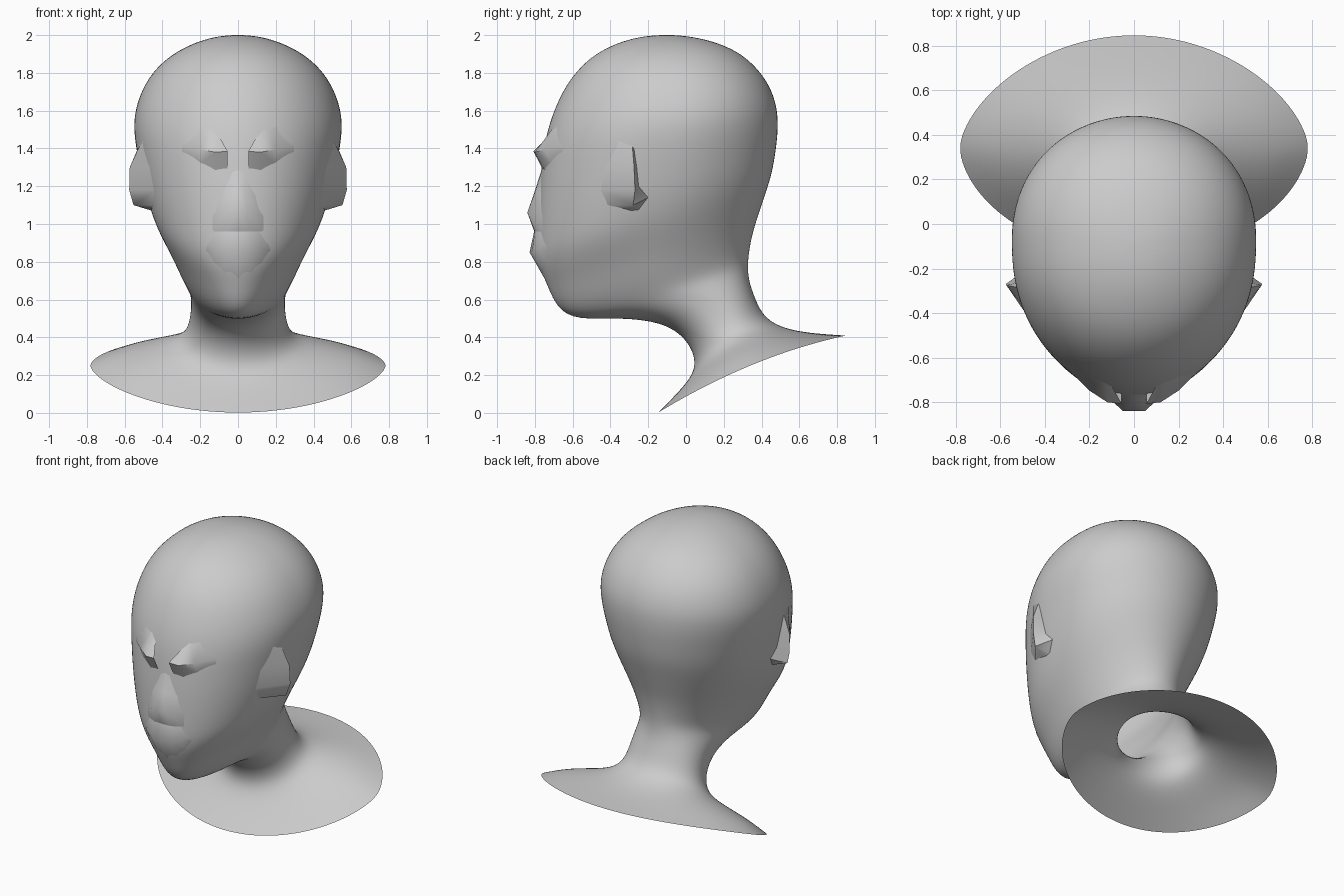
import bpy
import math
from mathutils import Vector

cube = bpy.data.objects.get("Cube")
if cube:
    bpy.data.objects.remove(cube)

SEGMENTS = 32
grey = bpy.data.materials.new("plain grey")
grey.use_nodes = True
grey.diffuse_color = (0.6, 0.6, 0.6, 1)
grey.node_tree.nodes["Principled BSDF"].inputs["Base Color"].default_value = (0.6, 0.6, 0.6, 1)


def add_object(name, verts, faces, angle):
    mesh = bpy.data.meshes.new(name)
    mesh.from_pydata(verts, [], faces)
    mesh.materials.append(grey)
    obj = bpy.data.objects.new(name, mesh)
    bpy.context.collection.objects.link(obj)
    bpy.ops.object.select_all(action="DESELECT")
    obj.select_set(True)
    bpy.context.view_layer.objects.active = obj
    bpy.ops.object.shade_smooth_by_angle(angle=math.radians(angle))
    return obj


def ring(front_y, front_z, back_y, back_z, width, front_pinch=0, back_pinch=-.1, lift=0):
    """Egg-shaped tilted section between a front and a back point."""
    front, back = Vector((0, front_y, front_z)), Vector((0, back_y, back_z))
    middle = front.lerp(back, 0.5)
    points = []
    for i in range(SEGMENTS):
        a = math.tau * i / SEGMENTS
        c, s = math.cos(a), math.sin(a)
        p = middle + (front - middle) * c
        p.x = width * s * (1 - (front_pinch if c > 0 else back_pinch) * abs(c))
        p.z += lift * s * s
        points.append(p)
    return points


# Collar, neck, jaw and skull as one loft, open at the bottom
sections = [
    # collar and neck
    (-.15, 0, .85, .41, .79, .06, .14, .05), (-.05, .10, .68, .42, .64, .04, .08, .05),
    (.02, .18, .55, .44, .45, 0, .04, .035), (.05, .25, .46, .475, .32, 0, 0, .01),
    (.035, .33, .40, .53, .268, 0, -.05), (-.02, .41, .365, .61, .25),
    # underside of the jaw
    (-.13, .48, .34, .68, .247), (-.35, .505, .33, .74, .252, .1),
    (-.58, .49, .33, .80, .262, .25), (-.685, .55, .34, .88, .30, .22),
    # face
    (-.735, .67, .36, .97, .347, .14), (-.775, .76, .39, 1.06, .392, .06),
    (-.79, .85, .42, 1.15, .435), (-.79, .95, .45, 1.24, .47),
    (-.787, 1.06, .468, 1.32, .497), (-.78, 1.18, .48, 1.40, .519),
    (-.768, 1.30, .488, 1.47, .537), (-.755, 1.41, .49, 1.54, .55),
    # crown
    (-.73, 1.52, .485, 1.61, .55), (-.69, 1.63, .463, 1.69, .527),
    (-.635, 1.74, .425, 1.765, .486), (-.555, 1.84, .365, 1.84, .42),
    (-.46, 1.915, .275, 1.915, .325), (-.335, 1.97, .14, 1.97, .205),
    (-.22, 1.995, .01, 1.995, .1),
]
verts = [p for s in sections for p in ring(*s)]
faces = []
for r in range(len(sections) - 1):
    for i in range(SEGMENTS):
        j = (i + 1) % SEGMENTS
        a, b = r * SEGMENTS, (r + 1) * SEGMENTS
        faces.append((a + i, a + j, b + j, b + i))
top = (len(sections) - 1) * SEGMENTS
verts.append(Vector((0, -.1, 2.002)))
faces += [(top + i, top + (i + 1) % SEGMENTS, len(verts) - 1) for i in range(SEGMENTS)]
head = add_object("head_and_neck", verts, faces, 180)
subdivide = head.modifiers.new("smooth", "SUBSURF")
subdivide.levels = subdivide.render_levels = 2
graph = bpy.context.evaluated_depsgraph_get()


def on_head(x, y, z):
    """Fill in a missing x or y so that the point sits on the head."""
    if x is None:
        start, direction = Vector((2, y, z)), Vector((-1, 0, 0))
    elif y is None:
        start, direction = Vector((x, -2, z)), Vector((0, 1, 0))
    else:
        return Vector((x, y, z))
    return head.ray_cast(start, direction, depsgraph=graph)[1] + direction * .003


def patch(name, rows):
    """Mirrored strip of quads blending into the head at its open edges."""
    n = len(rows[0])
    points = [on_head(*p) for row in rows for p in row]
    quads = [(r * n + c, (r + 1) * n + c, (r + 1) * n + c + 1, r * n + c + 1)
             for r in range(len(rows) - 1) for c in range(n - 1)]
    obj = add_object(name, points, quads, 50)
    mirror = obj.modifiers.new("mirror", "MIRROR")
    mirror.use_clip = True


# Nose wedge with a flat underside
patch("nose", [
    [(0, None, 1.30), (.03, None, 1.29), (.07, None, 1.25)],
    [(0, -.802, 1.17), (.035, -.798, 1.17), (.10, None, 1.15)],
    [(0, -.84, 1.06), (.05, -.84, 1.06), (.14, None, 1.04)],
    [(0, -.803, .96), (.06, -.80, .96), (.14, None, .96)],
])

# Lip ledge with a crescent lower edge
patch("lips", [
    [(0, -.803, .965), (.06, -.80, .965), (.12, None, .96), (.17, None, .91)],
    [(0, -.828, .85), (.07, -.815, .855), (.125, -.782, .87), (.17, None, .893)],
    [(0, None, .69), (.07, None, .72), (.13, None, .78), (.18, None, .86)],
])

# Overhanging brow ridges, pointed at the inner ends
patch("brows", [
    [(.10, None, 1.465), (.14, None, 1.51), (.2, None, 1.53), (.31, None, 1.45)],
    [(.055, -.808, 1.385), (.12, -.80, 1.38), (.2, -.748, 1.395), (.31, None, 1.415)],
    [(.055, None, 1.29), (.12, None, 1.28), (.2, None, 1.32), (.31, None, 1.38)],
])

# Ear flaps, blended in front and undercut behind
patch("ears", [
    [(None, -.36, 1.45), (None, -.44, 1.3), (None, -.46, 1.18), (None, -.42, 1.1), (None, -.33, 1.07)],
    [(None, -.285, 1.42), (.573, -.275, 1.3), (.576, -.27, 1.18), (.553, -.28, 1.1), (None, -.29, 1.07)],
    [(None, -.275, 1.4), (None, -.26, 1.3), (None, -.25, 1.2), (None, -.2, 1.14), (None, -.25, 1.075)],
])
